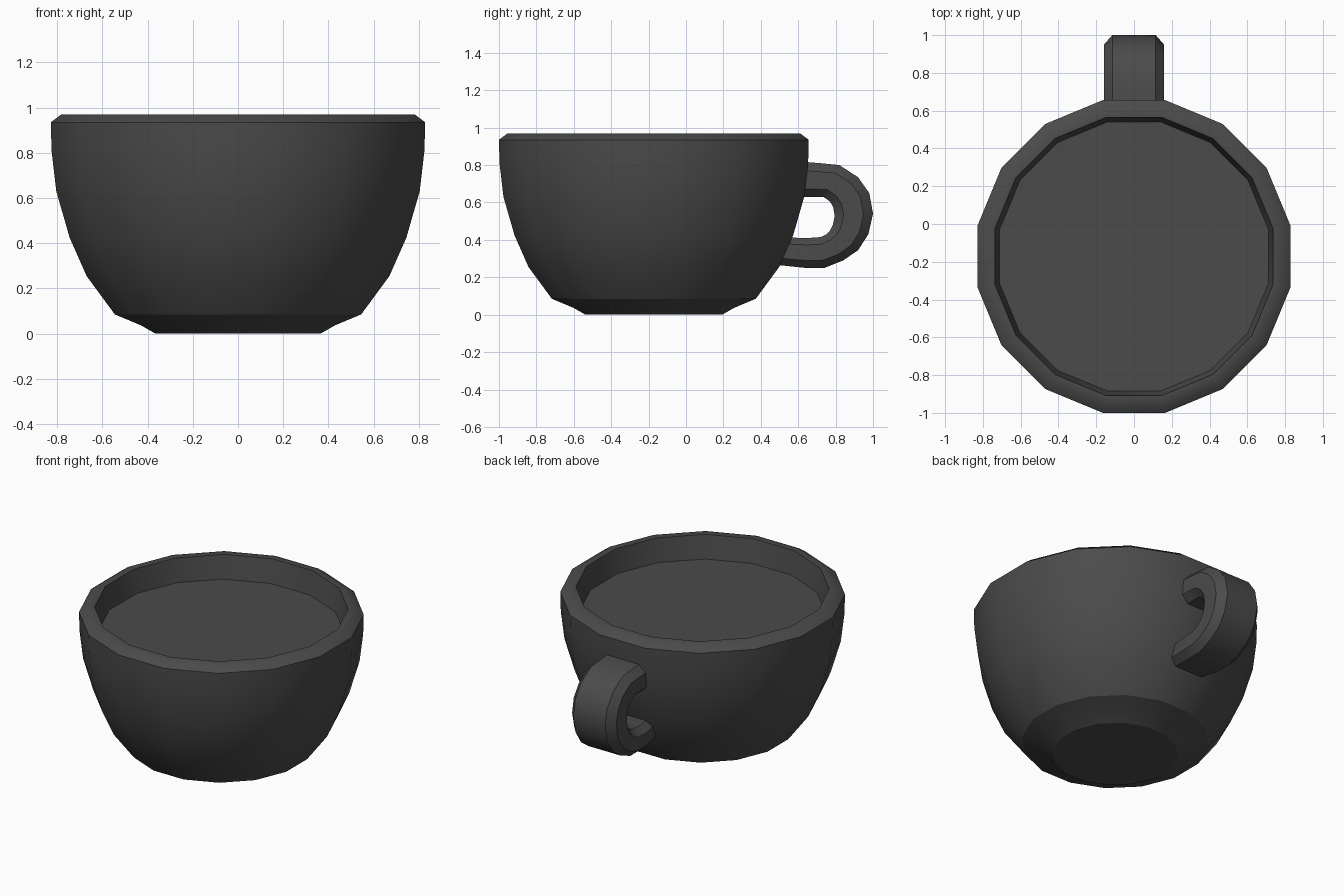
import bpy, bmesh, math

if "Cube" in bpy.data.objects:
    bpy.data.objects.remove(bpy.data.objects["Cube"])

SIDES = 16
CENTRE_Y = -0.172

dark = bpy.data.materials.new("dark_glaze")
dark.diffuse_color = (0.07, 0.07, 0.07, 1)
dark.use_nodes = True
dark.node_tree.nodes["Principled BSDF"].inputs["Base Color"].default_value = dark.diffuse_color


def finish(name, bm):
    bmesh.ops.recalc_face_normals(bm, faces=bm.faces)
    mesh = bpy.data.meshes.new(name)
    bm.to_mesh(mesh)
    bm.free()
    mesh.materials.append(dark)
    obj = bpy.data.objects.new(name, mesh)
    bpy.context.collection.objects.link(obj)
    bpy.ops.object.select_all(action='DESELECT')
    obj.select_set(True)
    bpy.context.view_layer.objects.active = obj
    bpy.ops.object.shade_smooth_by_angle(angle=math.radians(28))
    return obj


def bridge(bm, a, b):
    n = len(a)
    for i in range(n):
        j = (i + 1) % n
        bm.faces.new((a[i], a[j], b[j], b[i]))


def ring(bm, apothem, z):
    # 16-gon with flat sides facing the axes
    r = apothem / math.cos(math.pi / SIDES)
    angles = [(i + 0.5) * 2 * math.pi / SIDES for i in range(SIDES)]
    return [bm.verts.new((r * math.cos(a), CENTRE_Y + r * math.sin(a), z)) for a in angles]


# Cup: foot, bowl, bevelled rim and inner wall, as (half width, height)
profile = [(0.365, 0), (0.43, 0.037), (0.545, 0.085), (0.67, 0.255), (0.745, 0.425),
           (0.804, 0.63), (0.825, 0.81), (0.828, 0.935), (0.782, 0.97),
           (0.737, 0.97), (0.712, 0.82)]
bm = bmesh.new()
rings = [ring(bm, r, z) for r, z in profile]
for a, b in zip(rings, rings[1:]):
    bridge(bm, a, b)
bm.faces.new(rings[0])
bm.faces.new(rings[-1])  # drink surface closes the bowl
cup = finish("cup", bm).data

# Rim: shade softly between the bevel and the flat top
rim = range(8 * SIDES, 9 * SIDES)
for edge in cup.edges:
    if all(v in rim for v in edge.vertices):
        edge.use_edge_sharp = False

# Handle: outer and inner outlines (y, z) joined by a chamfered section
outer = [(.60, .82), (.72, .81), (.82, .80), (.92, .735), (.98, .65), (1.0, .54),
         (.975, .43), (.92, .345), (.84, .29), (.74, .25), (.64, .25), (.45, .27)]
inner = [(.60, .63), (.68, .63), (.735, .63), (.77, .605), (.787, .575), (.795, .53),
         (.785, .48), (.77, .45), (.75, .43), (.72, .415), (.65, .41), (.45, .415)]
section = [(-.115, 0), (.115, 0), (.16, .25), (.16, .77),
           (.115, 1), (-.115, 1), (-.16, .77), (-.16, .25)]
widths = [1] * 11 + [.82]  # narrows where it meets the bowl
bm = bmesh.new()
loops = [[bm.verts.new((x * w, o[0] + (i[0] - o[0]) * t, o[1] + (i[1] - o[1]) * t))
          for x, t in section] for o, i, w in zip(outer, inner, widths)]
for a, b in zip(loops, loops[1:]):
    bridge(bm, a, b)
bm.faces.new(loops[0])
bm.faces.new(loops[-1])
finish("handle", bm)
